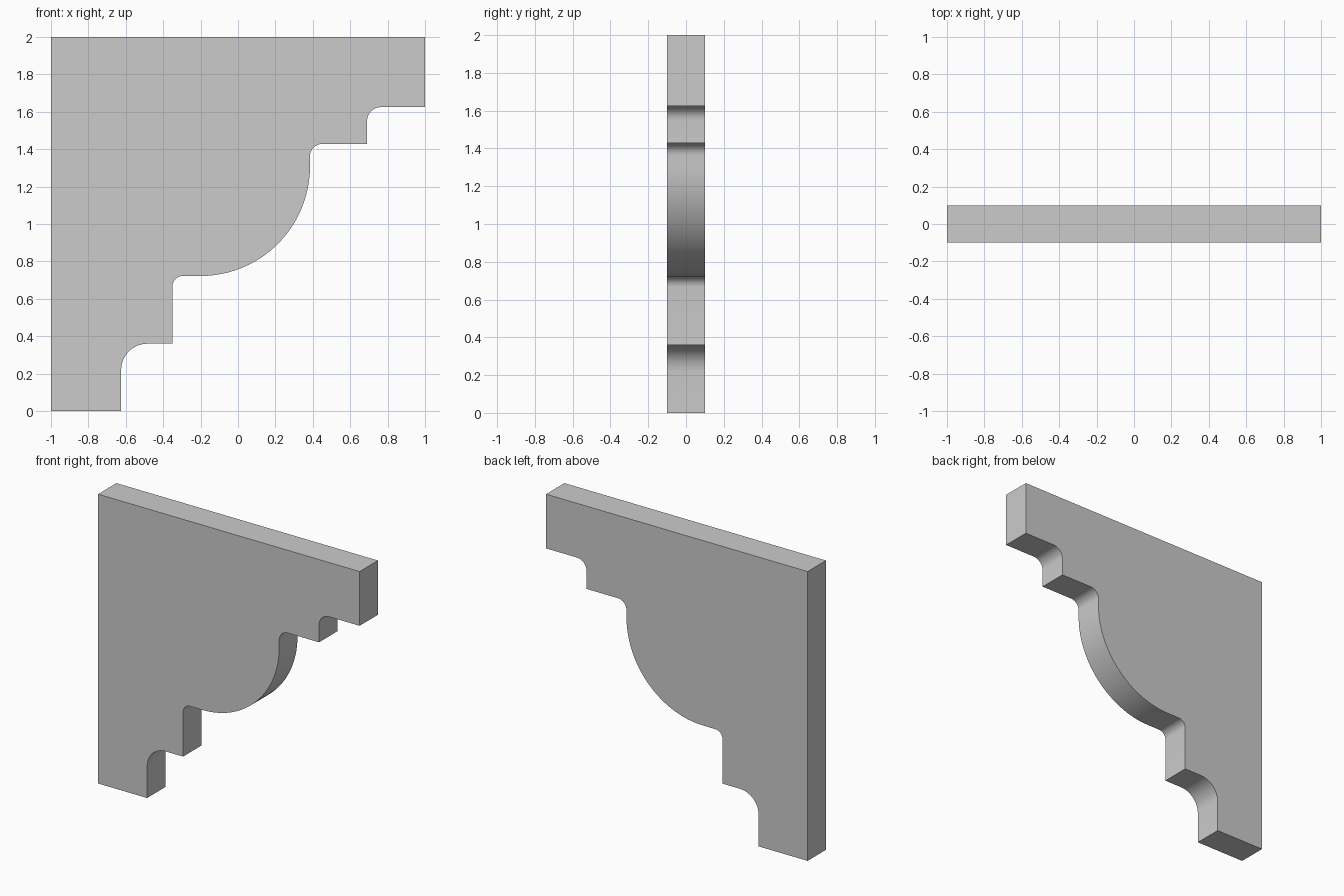
import bpy, bmesh
from math import cos, sin, radians

if "Cube" in bpy.data.objects:
    bpy.data.objects.remove(bpy.data.objects["Cube"])

HALF_THICKNESS = 0.1


def arc(cx, cz, rx, rz, start, end, steps):
    """Points along an elliptical arc in the XZ plane, angles in degrees."""
    angles = [radians(start + (end - start) * i / steps) for i in range(steps + 1)]
    return [(cx + rx * cos(a), cz + rz * sin(a)) for a in angles]


def cove(cx, cz, r, steps=8):
    """Concave inner corner, running from a vertical edge to a level one."""
    return arc(cx, cz, r, r, 180, 90, steps)


# Side profile of the bracket, foot to top arm
profile = [(-1, 0), (-0.625, 0)]
profile += cove(-0.485, 0.22, 0.14)                         # lowest cove
profile += [(-0.35, 0.36)]
profile += cove(-0.295, 0.667, 0.055)                       # cove under the belly
profile += arc(-0.2, 1.31, 0.585, 0.588, 270, 360, 24)      # bulging belly
profile += cove(0.45, 1.363, 0.065)                         # cove above the belly
profile += [(0.69, 1.428)]
profile += cove(0.765, 1.55, 0.075)                         # top cove
profile += [(1, 1.625), (1, 2), (-1, 2)]

# Extrude the profile through the thickness
bm = bmesh.new()
face = bm.faces.new([bm.verts.new((x, -HALF_THICKNESS, z)) for x, z in profile])
result = bmesh.ops.extrude_face_region(bm, geom=[face], use_keep_orig=True)
new_verts = [g for g in result["geom"] if isinstance(g, bmesh.types.BMVert)]
bmesh.ops.translate(bm, verts=new_verts, vec=(0, 2 * HALF_THICKNESS, 0))
bmesh.ops.recalc_face_normals(bm, faces=bm.faces)

mesh = bpy.data.meshes.new("corner_bracket")
bm.to_mesh(mesh)
bm.free()
bracket = bpy.data.objects.new("corner_bracket", mesh)
bpy.context.collection.objects.link(bracket)

# Smooth curves, crisp corners
bpy.context.view_layer.objects.active = bracket
bracket.select_set(True)
bpy.ops.object.shade_smooth_by_angle(angle=radians(30))
